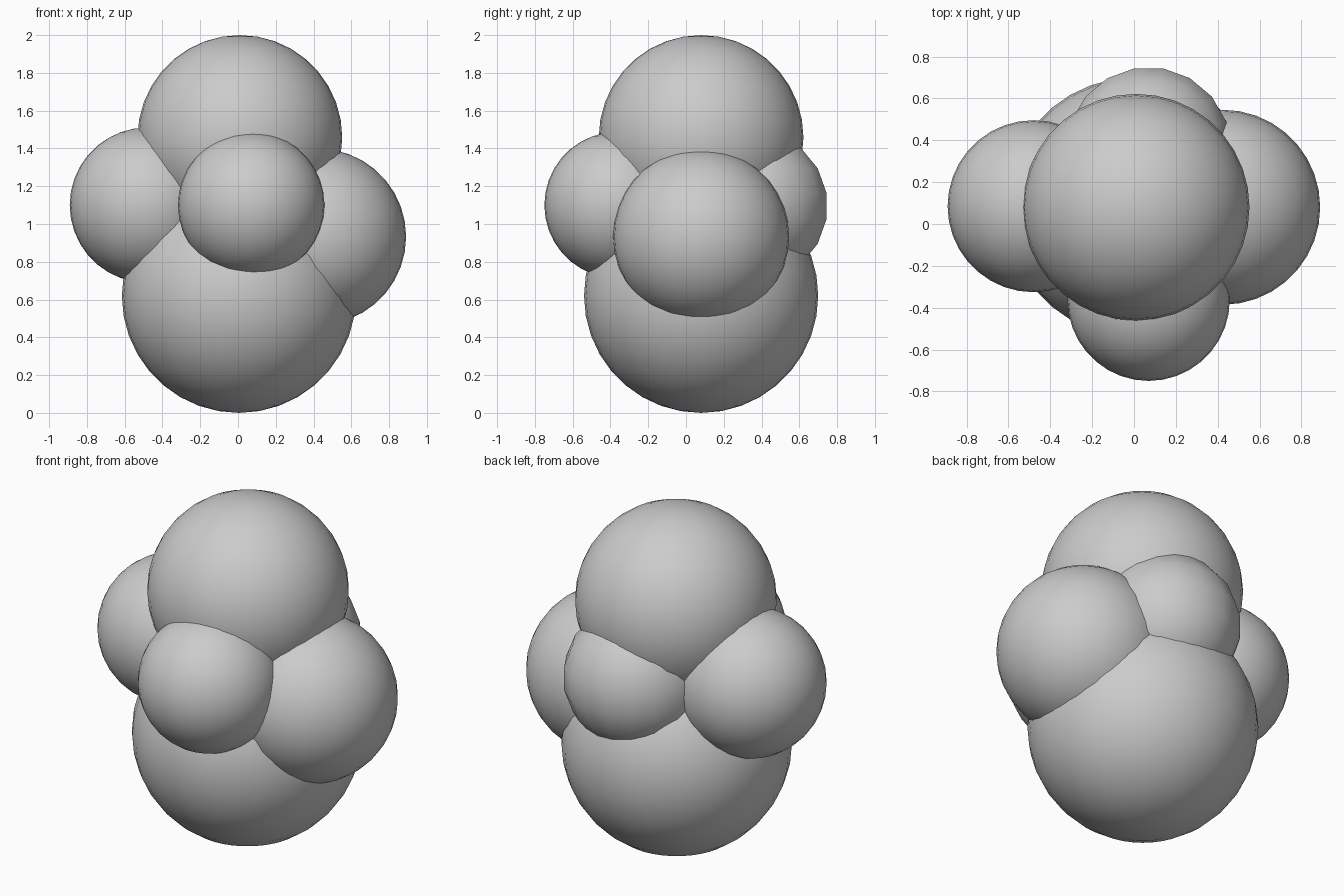
import bpy
import math

cube = bpy.data.objects.get("Cube")
if cube:
    bpy.data.objects.remove(cube, do_unlink=True)


def ball(name, centre, radius, segments=36, rings=18, turn=0.0):
    """One smooth-shaded sphere with its poles along z."""
    bpy.ops.mesh.primitive_uv_sphere_add(
        segments=segments, ring_count=rings, radius=radius,
        location=centre, rotation=(0, 0, turn))
    obj = bpy.context.object
    obj.name = name
    bpy.ops.object.shade_smooth()
    return obj


# Two large lobes stacked along the vertical axis
ball("bottom_lobe", (0.005, 0.08, 0.62), 0.62)
ball("top_lobe", (0.01, 0.08, 1.458), 0.542)

# Side lobes
ball("right_lobe", (-0.48, 0.085, 1.10), 0.411)
ball("left_lobe", (0.424, 0.08, 0.933), 0.466)

# Front lobe, and the coarser back lobe with a vertex column facing back
ball("front_lobe", (0.07, -0.362, 1.10), 0.388)
ball("back_lobe", (0.07, 0.356, 1.095), 0.40,
     segments=18, rings=9, turn=math.pi / 2)
